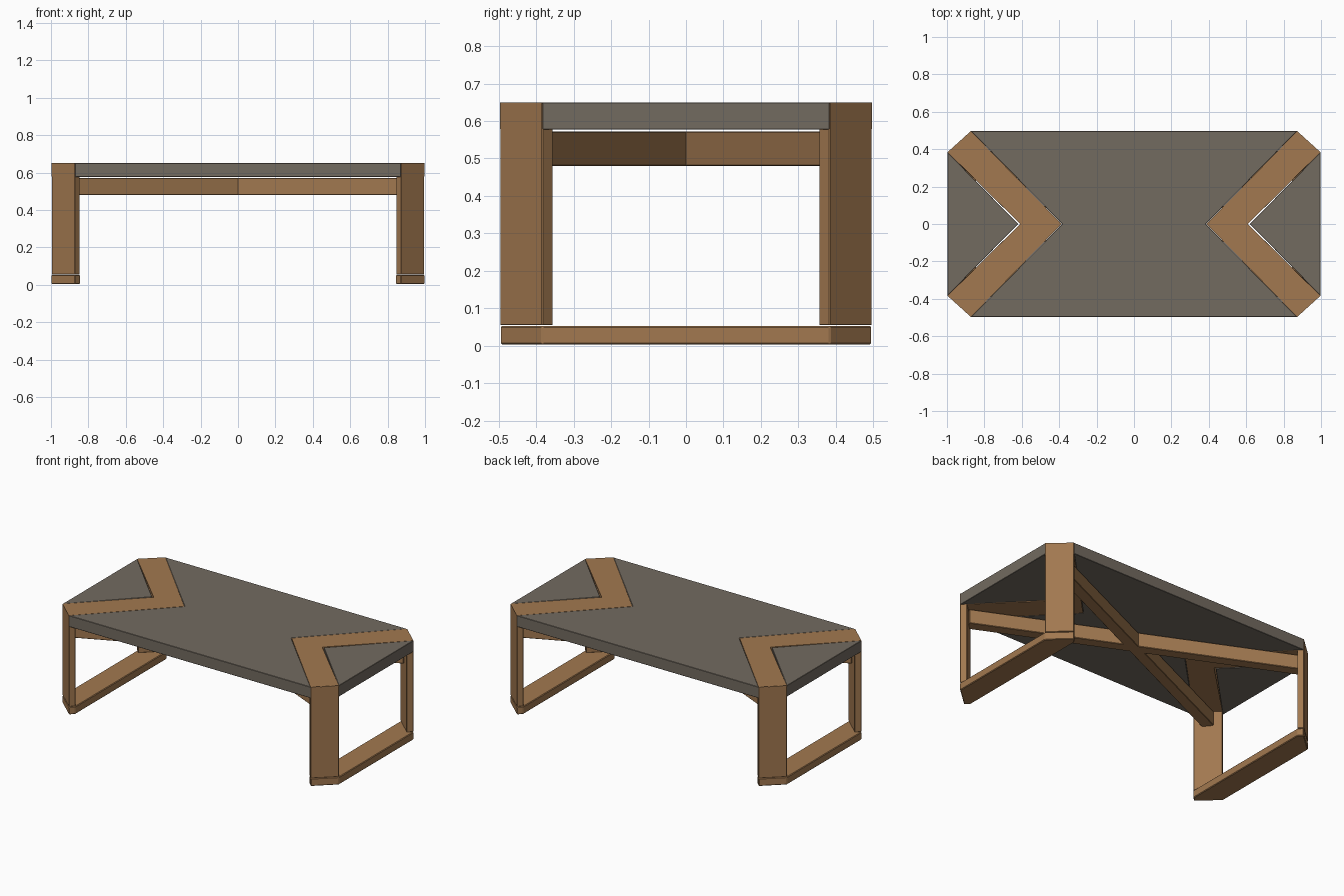
import bpy, bmesh
from mathutils import Vector

cube = bpy.data.objects.get("Cube")
if cube:
    bpy.data.objects.remove(cube, do_unlink=True)


def material(name, rgb):
    mat = bpy.data.materials.new(name)
    mat.use_nodes = True
    mat.diffuse_color = (*rgb, 1)
    mat.node_tree.nodes["Principled BSDF"].inputs["Base Color"].default_value = (*rgb, 1)
    return mat


WOOD = material("warm wood", (0.36, 0.19, 0.08))
STONE = material("grey stone", (0.17, 0.145, 0.117))


def prism(name, lower, upper, mat, bevel=0.004):
    """Solid between two matching outlines of 3D points."""
    bm = bmesh.new()
    a = [bm.verts.new(p) for p in lower]
    b = [bm.verts.new(p) for p in upper]
    bm.faces.new(a)
    bm.faces.new(b)
    for i in range(len(a)):
        j = (i + 1) % len(a)
        bm.faces.new((a[i], a[j], b[j], b[i]))
    bmesh.ops.recalc_face_normals(bm, faces=bm.faces)
    mesh = bpy.data.meshes.new(name)
    bm.to_mesh(mesh)
    bm.free()
    mesh.materials.append(mat)
    obj = bpy.data.objects.new(name, mesh)
    bpy.context.collection.objects.link(obj)
    if bevel:
        mod = obj.modifiers.new("soft edges", "BEVEL")
        mod.width = bevel
        mod.segments = 1
    return obj


def slab(name, outline, z0, z1, mat, bevel=0.004):
    return prism(name, [(x, y, z0) for x, y in outline],
                 [(x, y, z1) for x, y in outline], mat, bevel)


TOP, UNDER, RUNNER = 0.65, 0.577, 0.055
BEAM_LOW, BEAM_HIGH = 0.48, 0.572
FRONT, SIDE = (0.872, 0.497), (0.997, 0.384)      # ends of the cut corner
FRONT_IN, SIDE_IN = (0.845, 0.469), (0.969, 0.355)  # inner face of the leg
TIP, NOTCH = 0.387, 0.608

# Centre panel of the top
slab("centre_panel", [(FRONT[0], -FRONT[1]), (TIP - 0.003, 0), FRONT,
                      (-FRONT[0], FRONT[1]), (0.003 - TIP, 0),
                      (-FRONT[0], -FRONT[1])], UNDER, TOP, STONE, 0.002)

for sx, side in ((1, "left"), (-1, "right")):
    # Triangular end panel
    slab(side + "_end_panel", [(sx * SIDE[0], -SIDE[1]), (sx * SIDE[0], SIDE[1]),
                               (sx * (NOTCH + 0.012), 0)], UNDER, TOP, STONE, 0.002)

    # Floor runner with cut corners
    half = [SIDE, FRONT, FRONT_IN]
    slab(side + "_runner", [(sx * x, y) for x, y in half]
         + [(sx * x, -y) for x, y in reversed(half)], 0.003, RUNNER - 0.002, WOOD)

    for sy, end in ((1, "back"), (-1, "front")):
        def place(p, z):
            return (sx * p[0], sy * p[1], z)

        # Leg plank, mitred into the chevron at the top
        section = [FRONT, SIDE, SIDE_IN, FRONT_IN]
        prism(f"{end}_{side}_leg", [place(p, RUNNER) for p in section],
              [place(p, z) for p, z in zip(section, (TOP, TOP, UNDER, UNDER))], WOOD, 0.002)

        # Chevron arm inlaid in the top
        low = [FRONT_IN, SIDE_IN, (NOTCH, 0), (TIP, 0)]
        high = [FRONT, SIDE, (NOTCH, 0), (TIP, 0)]
        prism(f"{end}_{side}_chevron_arm", [place(p, UNDER) for p in low],
              [place(p, TOP) for p in high], WOOD, 0)

# Crossed beams under the top, running from leg to leg
for sy, name in ((1, "rising_beam"), (-1, "falling_beam")):
    tip = Vector((0.912, 0.415 * sy))
    across = Vector((-tip.y, tip.x)).normalized() * 0.035
    slab(name, [tip + across, tip - across, -tip - across, -tip + across],
         BEAM_LOW, BEAM_HIGH, WOOD, 0.003)
